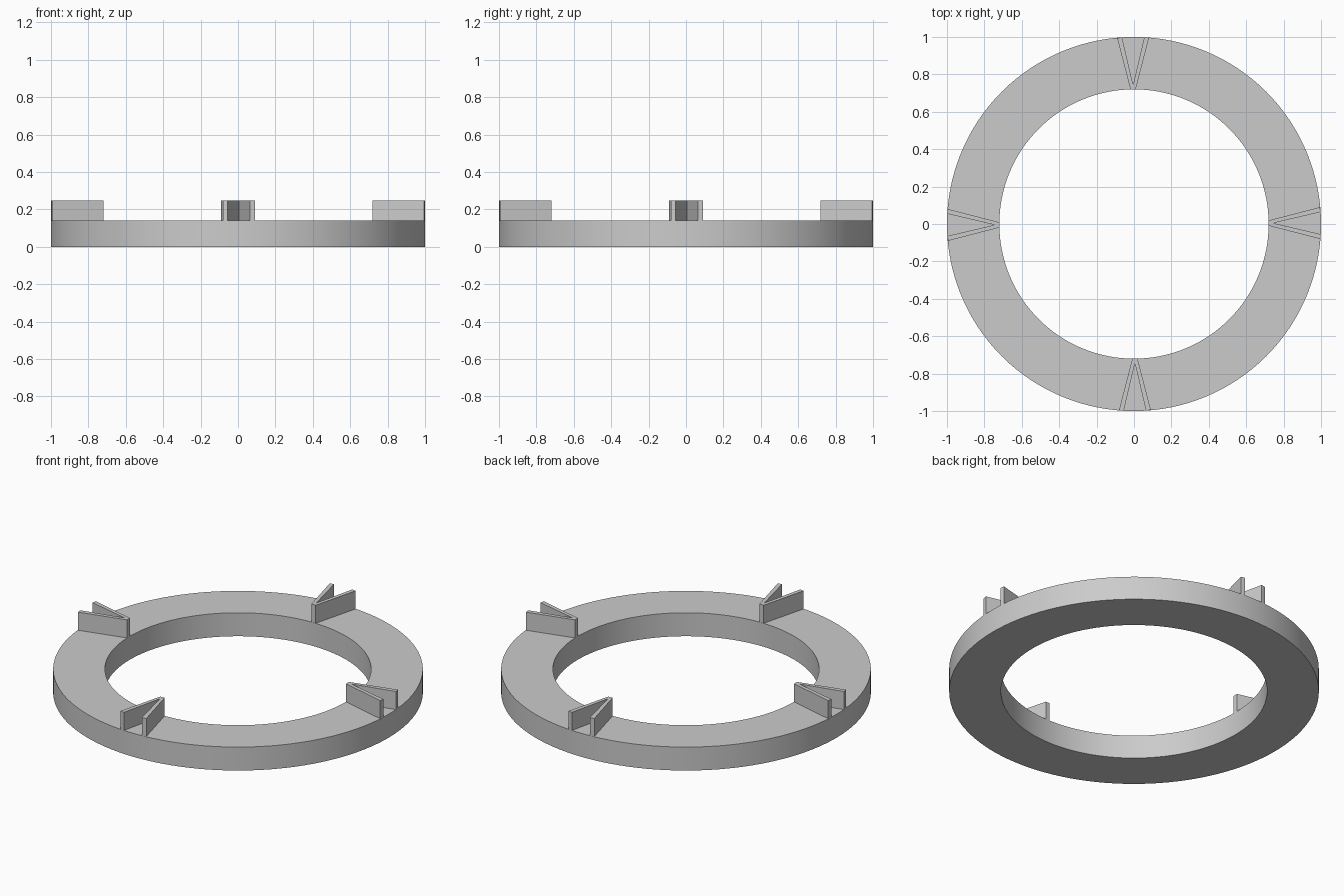
import bpy, bmesh
from math import pi, cos, sin
from mathutils import Matrix

cube = bpy.data.objects.get("Cube")
if cube:
    bpy.data.objects.remove(cube, do_unlink=True)

OUTER, INNER = 1.0, 0.72
RING_TOP, MARK_TOP = 0.14, 0.248
SEGMENTS = 128

grey = bpy.data.materials.new("light_grey")
grey.use_nodes = True
colour = (0.6, 0.6, 0.6, 1)
grey.diffuse_color = colour
grey.node_tree.nodes["Principled BSDF"].inputs["Base Color"].default_value = colour


def add_object(name, bm):
    bmesh.ops.recalc_face_normals(bm, faces=bm.faces)
    mesh = bpy.data.meshes.new(name)
    bm.to_mesh(mesh)
    bm.free()
    mesh.materials.append(grey)
    obj = bpy.data.objects.new(name, mesh)
    bpy.context.collection.objects.link(obj)
    return obj


# Flat ring: four concentric loops joined by quads
bm = bmesh.new()
section = [(OUTER, 0), (OUTER, RING_TOP), (INNER, RING_TOP), (INNER, 0)]
loops = []
for radius, z in section:
    angles = [2 * pi * i / SEGMENTS for i in range(SEGMENTS)]
    loops.append([bm.verts.new((radius * cos(a), radius * sin(a), z)) for a in angles])
for k, loop in enumerate(loops):
    after = loops[(k + 1) % len(loops)]
    for i in range(SEGMENTS):
        j = (i + 1) % SEGMENTS
        bm.faces.new((loop[i], loop[j], after[j], after[i]))
ring = add_object("ring", bm)
bpy.context.view_layer.objects.active = ring
ring.select_set(True)
bpy.ops.object.shade_smooth_by_angle(angle=pi / 6)
ring.select_set(False)

# V-shaped raised walls, one every quarter turn, pointing inwards
outline = [(-0.08, -0.995), (-0.055, -0.999), (0.005, -0.745), (0.064, -0.998),
           (0.09, -0.994), (0.019, -0.72), (-0.009, -0.72)]
for turn, side in enumerate(("front", "left", "back", "right")):
    bm = bmesh.new()
    base = bm.faces.new([bm.verts.new((x, y, RING_TOP)) for x, y in outline])
    extruded = bmesh.ops.extrude_face_region(bm, geom=[base], use_keep_orig=True)
    top = [v for v in extruded["geom"] if isinstance(v, bmesh.types.BMVert)]
    bmesh.ops.translate(bm, verts=top, vec=(0, 0, MARK_TOP - RING_TOP))
    bm.transform(Matrix.Rotation(turn * pi / 2, 4, "Z"))
    add_object(side + "_v_wall", bm)
